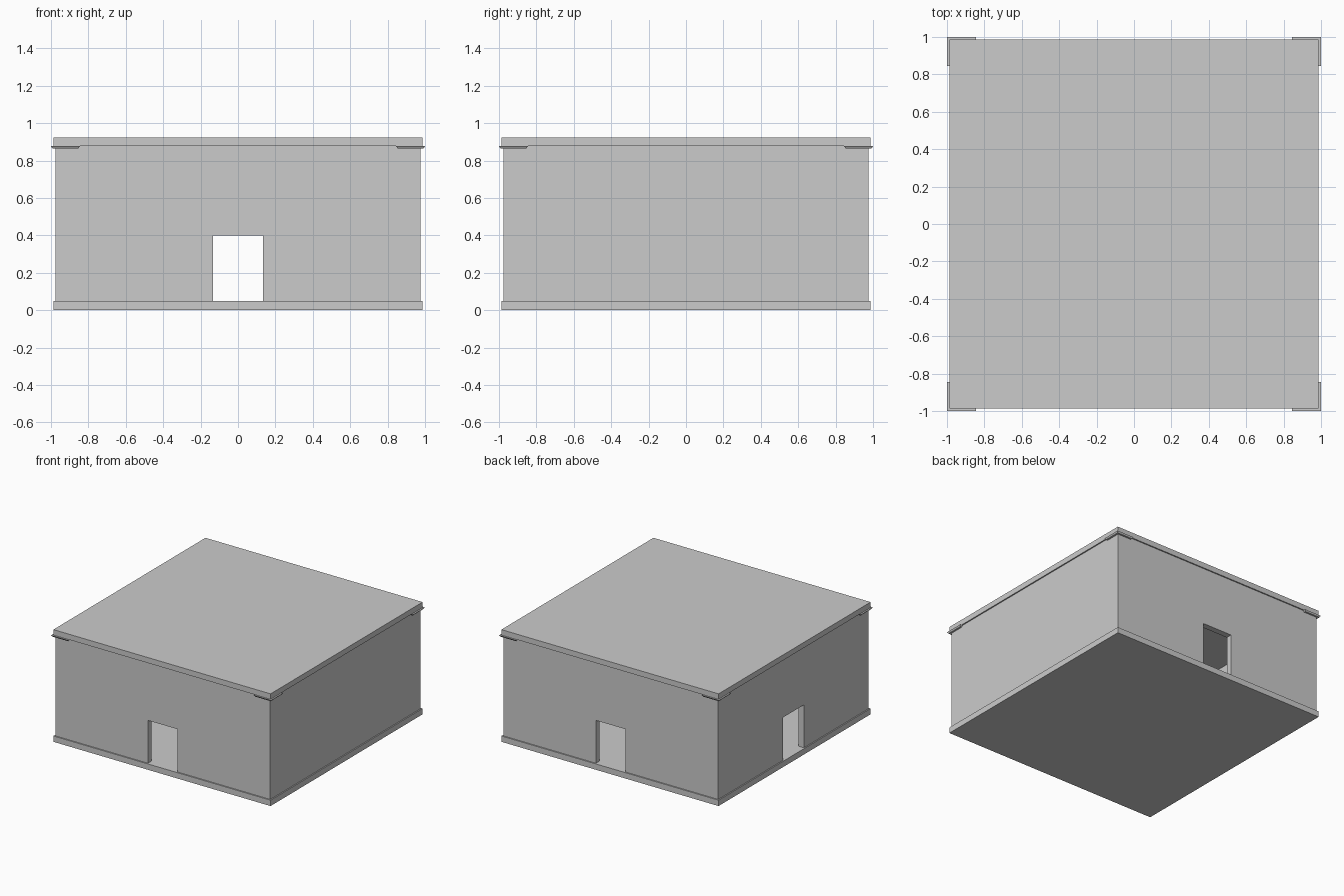
import bpy, bmesh

if "Cube" in bpy.data.objects:
    bpy.data.objects.remove(bpy.data.objects["Cube"])

H = 0.987      # half width of floor and roof slabs
W = 0.977      # half width to outer wall face
T = 0.05       # wall thickness
Z0, Z1 = 0.048, 0.877   # wall bottom and top
DW, DZ = 0.135, 0.40    # door half width, door head height


def box(name, lo, hi, taper=0.0):
    """Box between two corners; taper shrinks the underside."""
    bm = bmesh.new()
    bmesh.ops.create_cube(bm, size=1)
    for v in bm.verts:
        low = v.co.z < 0
        for i in range(3):
            s = 1 if v.co[i] > 0 else -1
            v.co[i] = (hi[i] if s > 0 else lo[i]) - (s * taper if low and i < 2 else 0)
    me = bpy.data.meshes.new(name)
    bm.to_mesh(me)
    bm.free()
    ob = bpy.data.objects.new(name, me)
    bpy.context.collection.objects.link(ob)
    return ob


# Floor and roof slabs
box("floor_slab", (-H, -H, 0), (H, H, Z0))
box("roof_slab", (-H, -H, Z1), (H, H, 0.922))

# Front and back walls, each with a central doorway
for side, s in (("front", -1), ("back", 1)):
    y0, y1 = sorted((s * W, s * (W - T)))
    box(side + "_wall_left", (-W, y0, Z0), (-DW, y1, Z1))
    box(side + "_wall_right", (DW, y0, Z0), (W, y1, Z1))
    box(side + "_door_lintel", (-DW, y0, DZ), (DW, y1, Z1))

# Left wall with doorway, solid right wall
E = W - T
box("left_wall_front", (-W, -E, Z0), (-E, -DW, Z1))
box("left_wall_back", (-W, DW, Z0), (-E, E, Z1))
box("left_door_lintel", (-W, -DW, DZ), (-E, DW, Z1))
box("right_wall", (E, -E, Z0), (W, E, Z1))

# Thin corner plates under the roof, chamfered below
for sx in (-1, 1):
    for sy in (-1, 1):
        x0, x1 = sorted((sx * 0.845, sx * 1.0))
        y0, y1 = sorted((sy * 0.845, sy * 1.0))
        box("roof_corner_plate", (x0, y0, 0.865), (x1, y1, Z1), taper=0.008)
